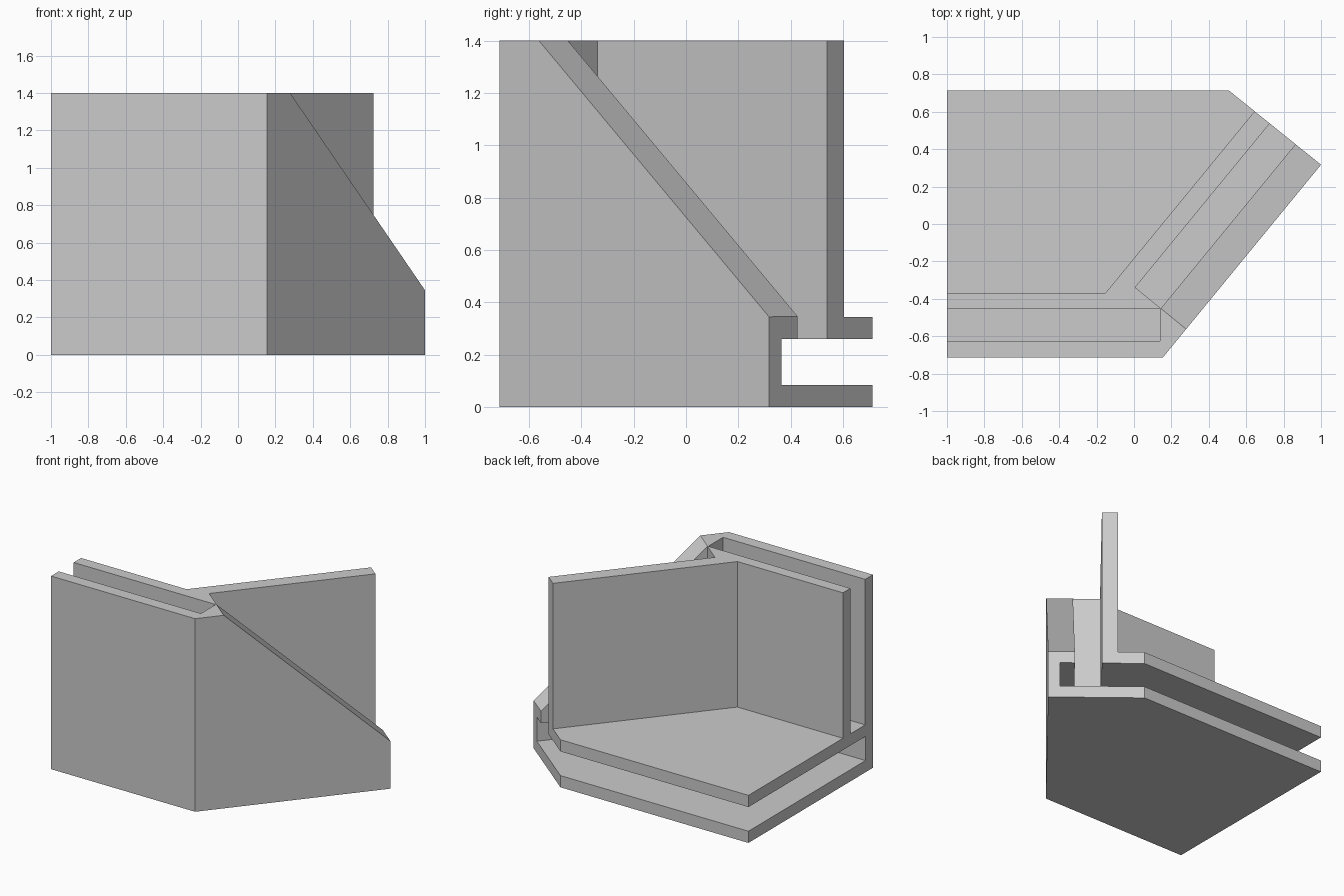
import bpy
import bmesh
from mathutils import Vector

cube = bpy.data.objects.get("Cube")
if cube:
    bpy.data.objects.remove(cube, do_unlink=True)

grey = bpy.data.materials.new("light grey")
grey.use_nodes = True
grey.diffuse_color = (0.6, 0.6, 0.6, 1)
grey.node_tree.nodes["Principled BSDF"].inputs["Base Color"].default_value = (0.6, 0.6, 0.6, 1)

# Main dimensions
HEIGHT, THICK = 1.4, 0.085
FLOOR_LOW, FLOOR_TOP = 0.26, 0.345
FRONT, BACK = -0.713, 0.713
corner = Vector((0.155, FRONT))
tip = Vector((1.0, 0.317))
along = (tip - corner).normalized()
inward = Vector((-along.y, along.x))
LENGTH = (tip - corner).length
SLOT_START = 0.195


def diag(t, s):
    """Plan point at distance t along the angled wall and s inside it."""
    return corner + along * t + inward * s


def diag_at_y(y, s):
    """Plan point where the line s inside the angled wall reaches y."""
    p = diag(0, s)
    return p + along * ((y - p.y) / along.y)


def sweep(name, points, offset):
    bm = bmesh.new()
    face = bm.faces.new([bm.verts.new(p) for p in points])
    moved = bmesh.ops.extrude_face_region(bm, geom=[face])["geom"]
    bmesh.ops.translate(bm, vec=offset,
                        verts=[v for v in moved if isinstance(v, bmesh.types.BMVert)])
    bmesh.ops.recalc_face_normals(bm, faces=bm.faces)
    mesh = bpy.data.meshes.new(name)
    bm.to_mesh(mesh)
    bm.free()
    mesh.materials.append(grey)
    obj = bpy.data.objects.new(name, mesh)
    bpy.context.collection.objects.link(obj)
    return obj


def prism(name, plan, low, high):
    return sweep(name, [(p[0], p[1], low) for p in plan], (0, 0, high - low))


def inner_region(y, s):
    """Everything behind the front line y and inside the angled line s."""
    far = diag(LENGTH + 1, s)
    return [(-2, y), diag_at_y(y, s), far, (far.x, far.y + 1), (-2, far.y + 1)]


# Solid outline of the corner
body = prism("corner_housing",
             [(-1, FRONT), corner, tip, (0.508, BACK), (-1, BACK)], 0, HEIGHT)

# Open room above the floor, and the gap between floor and base
cutters = [
    prism("room_cutter", inner_region(-0.37, 0.456), FLOOR_TOP, 2),
    prism("gap_cutter", inner_region(FRONT + THICK, 0.076), THICK, FLOOR_LOW),
]

# Straight slot behind the front wall, closed at the bottom
cutters.append(prism("front_slot_cutter",
                     [(-2, -0.625), (0.14, -0.625), (0.14, -0.455), (-2, -0.455)],
                     FLOOR_TOP, 2))

# Angled slot, open through to the gap
cutters.append(prism("angled_slot_cutter",
                     [diag(SLOT_START, 0.175), diag(2, 0.175),
                      diag(2, 0.352), diag(SLOT_START, 0.352)], 0.2, 2))

# Sloping top of the outer angled wall
slope = (FLOOR_TOP - HEIGHT) / (LENGTH - SLOT_START)
profile = [(t, HEIGHT + slope * (t - SLOT_START)) for t in (0, LENGTH + 0.1)]
profile += [(LENGTH + 0.1, 3), (0, 3)]
cutters.append(sweep("slope_cutter",
                     [(*diag(t, -0.1), z) for t, z in profile],
                     (*(inward * 0.35), 0)))

bpy.context.view_layer.objects.active = body
for cutter in cutters:
    cutter.hide_render = True
    mod = body.modifiers.new(cutter.name, "BOOLEAN")
    mod.operation = "DIFFERENCE"
    mod.solver = "EXACT"
    mod.object = cutter
    bpy.ops.object.modifier_apply(modifier=mod.name)
    bpy.data.objects.remove(cutter, do_unlink=True)
